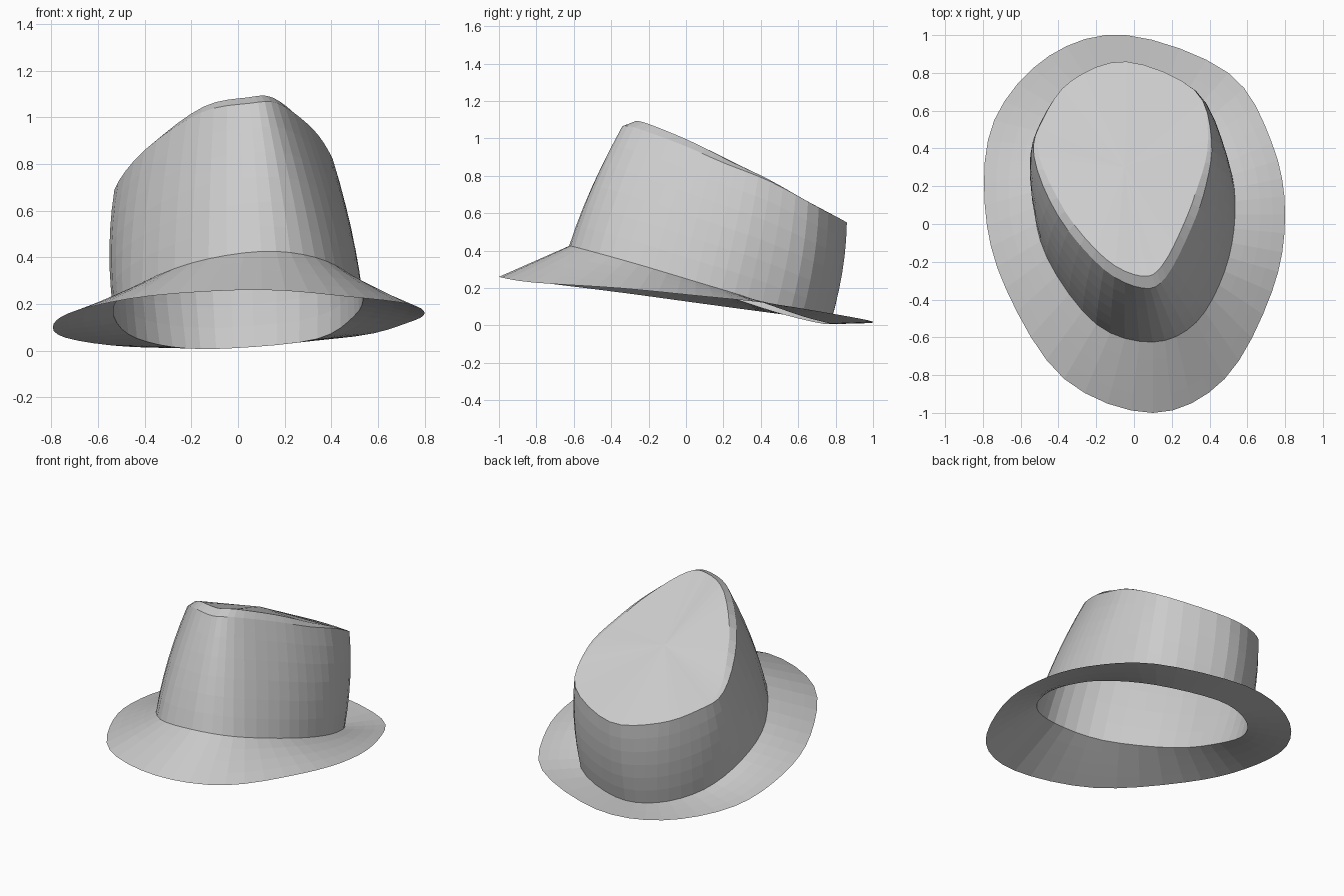
import bpy
import bmesh
from mathutils import Vector

SEGMENTS_PER_POINT = 4

cube = bpy.data.objects.get("Cube")
if cube:
    bpy.data.objects.remove(cube, do_unlink=True)

felt = bpy.data.materials.new("light grey felt")
felt.use_nodes = True
grey = (0.6, 0.6, 0.6, 1)
felt.diffuse_color = grey
felt.node_tree.nodes["Principled BSDF"].inputs["Base Color"].default_value = grey


def closed_curve(points):
    """Smooth closed ring through a few control points."""
    points = [Vector(p) for p in points]
    count = len(points)
    ring = []
    for i in range(count):
        a, b, c, d = (points[(i + k) % count] for k in (-1, 0, 1, 2))
        for step in range(SEGMENTS_PER_POINT):
            t = step / SEGMENTS_PER_POINT
            ring.append(b + (c - a) * t / 2
                        + (a * 2 - b * 5 + c * 4 - d) * t * t / 2
                        + (b * 3 - a - c * 3 + d) * t ** 3 / 2)
    return ring


def blend(first, second, t, bulge=0.0):
    """Ring between two rings, pushed outward by the bulge."""
    ring = []
    for a, b in zip(first, second):
        outward = Vector((a.x, a.y, 0)).normalized()
        ring.append(a.lerp(b, t) + outward * bulge * 4 * t * (1 - t))
    return ring


def loft(name, rings, centre=None):
    """Skin consecutive rings, and close the last one on a centre point."""
    bm = bmesh.new()
    rows = [[bm.verts.new(p) for p in ring] for ring in rings]
    count = len(rows[0])
    for low, high in zip(rows, rows[1:]):
        for i in range(count):
            j = (i + 1) % count
            bm.faces.new((low[i], low[j], high[j], high[i]))
    if centre:
        tip = bm.verts.new(centre)
        for i in range(count):
            bm.faces.new((rows[-1][i], rows[-1][(i + 1) % count], tip))
    mesh = bpy.data.meshes.new(name)
    bm.to_mesh(mesh)
    bm.free()
    mesh.materials.append(felt)
    obj = bpy.data.objects.new(name, mesh)
    bpy.context.collection.objects.link(obj)
    return obj


# Control rings, each running from the front round by the left side
brim_edge = closed_curve([
    (.1, -1, .26), (.48, -.82, .23), (.73, -.36, .2), (.8, .05, .16),
    (.73, .43, .12), (.5, .8, .06), (-.04, 1, .02), (-.45, .89, .015),
    (-.74, .55, .055), (-.79, .1, .115), (-.68, -.34, .175), (-.37, -.82, .235)])
seam = closed_curve([
    (.1, -.625, .425), (.33, -.52, .4), (.48, -.25, .325), (.535, .05, .235),
    (.5, .33, .15), (.34, .62, .05), (-.02, .77, .01), (-.28, .7, .015),
    (-.47, .48, .07), (-.535, .17, .17), (-.46, -.18, .265), (-.2, -.53, .375)])
rim = closed_curve([
    (.05, -.34, 1.06), (.17, -.28, 1.06), (.3, -.03, .97), (.38, .2, .87),
    (.41, .45, .77), (.32, .71, .63), (-.04, .86, .55), (-.33, .76, .58),
    (-.48, .56, .63), (-.53, .36, .69), (-.4, .04, .86), (-.16, -.24, 1.02)])

# Bevelled strip that fades out toward the back of the crown
centre = Vector((-.05, .3, .85))
top_edge = []
for p in rim:
    fade = min(1, max(0, .65 - p.y) * 2)
    inner = p.lerp(Vector((centre.x, centre.y, p.z)), .1 * fade)
    inner.z += .025 * fade
    top_edge.append(inner)

loft("brim", [blend(brim_edge, seam, k / 4) for k in range(5)])
loft("crown_wall", [blend(seam, rim, k / 6, .02) for k in range(7)])
loft("crown_top", [rim] + [blend(top_edge, [centre] * len(rim), k / 4)
                           for k in range(4)], centre)
